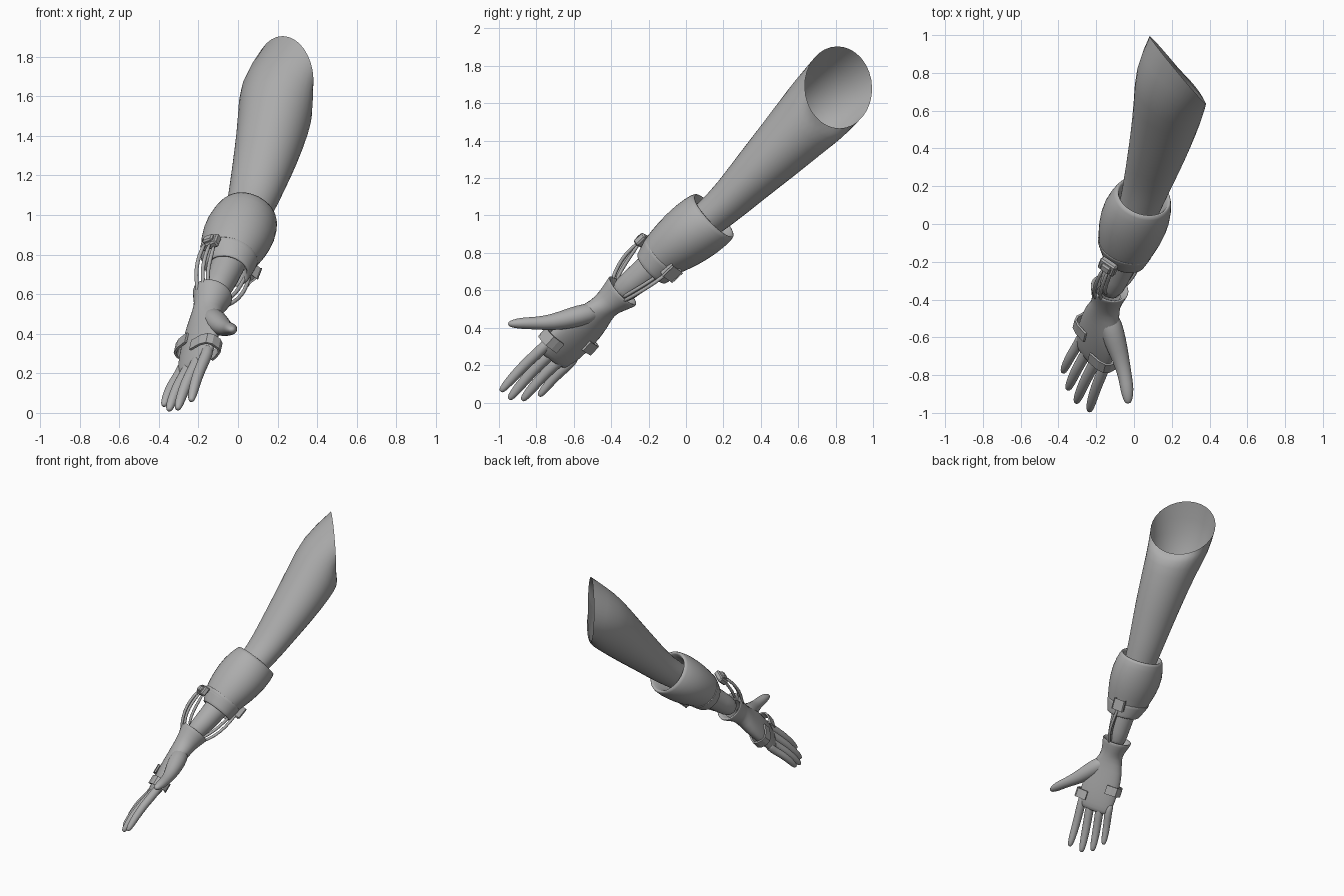
import bpy, bmesh, math
from mathutils import Vector as V

grey = bpy.data.materials.new("neutral_grey")
grey.diffuse_color = (0.42, 0.42, 0.42, 1)
UP = V((0, 0, 1))
ARM = V((0.25, 0.7, 0.65)).normalized()          # forearm axis, towards the elbow
HAND = V((-0.16, -0.66, -0.73)).normalized()     # wrist to knuckles
WIDE = V((0.65, -0.61, 0.45))                    # little finger to index side
WIDE = (WIDE - HAND * WIDE.dot(HAND)).normalized()
BACK = HAND.cross(WIDE)                          # out of the back of the hand


def finish(name, verts, faces, smooth=True, subsurf=1):
    me = bpy.data.meshes.new(name)
    me.from_pydata([tuple(v) for v in verts], [], faces)
    me.materials.append(grey)
    ob = bpy.data.objects.new(name, me)
    bpy.context.collection.objects.link(ob)
    if smooth:
        me.shade_smooth()
    if subsurf:
        m = ob.modifiers.new("round", "SUBSURF")
        m.levels = m.render_levels = subsurf
    return ob


def loft(name, rings, segs=16, cap_start=False, cap_end=False, subsurf=1):
    """Skin through elliptical rings: (centre, half width, half depth, axis, width direction)."""
    rings = [tuple(r) + (None,) * (5 - len(r)) for r in rings]
    cs = [V(r[0]) for r in rings]
    verts, faces = [], []
    for i, (c, a, b, axis, hint) in enumerate(rings):
        n = V(axis) if axis else cs[max(i - 1, 0)] - cs[min(i + 1, len(cs) - 1)]
        n.normalize()
        u = V(hint) if hint else n.cross(UP)
        u = (u - n * u.dot(n)).normalized()
        v = u.cross(n)
        for k in range(segs):
            t = 2 * math.pi * k / segs
            verts.append(cs[i] + u * a * math.cos(t) + v * b * math.sin(t))
    for i in range(len(rings) - 1):
        for k in range(segs):
            j = (k + 1) % segs
            faces.append((i * segs + k, i * segs + j, (i + 1) * segs + j, (i + 1) * segs + k))
    if cap_start:
        faces.append(tuple(reversed(range(segs))))
    if cap_end:
        faces.append(tuple(range((len(rings) - 1) * segs, len(rings) * segs)))
    return finish(name, verts, faces, True, subsurf)


def block(name, centre, axis, radial, size):
    """Bevelled box lying on a curved surface."""
    n = V(axis).normalized()
    r = V(radial)
    r = (r - n * r.dot(n)).normalized()
    s = n.cross(r)
    bm = bmesh.new()
    bmesh.ops.create_cube(bm, size=1)
    for v in bm.verts:
        v.co = V(centre) + s * v.co.x * size[0] + n * v.co.y * size[1] + r * v.co.z * size[2]
    bmesh.ops.bevel(bm, geom=bm.edges[:], offset=0.008, segments=1, affect='EDGES')
    bmesh.ops.recalc_face_normals(bm, faces=bm.faces[:])
    me = bpy.data.meshes.new(name)
    bm.to_mesh(me)
    bm.free()
    me.materials.append(grey)
    ob = bpy.data.objects.new(name, me)
    bpy.context.collection.objects.link(ob)


# Arm, open at the shoulder cut
loft("arm", [
    ((0.232, 0.815, 1.685), 0.24, 0.225, (0.77, 0.64, 0.04)),
    ((0.192, 0.72, 1.58), 0.222, 0.205, (0.45, 0.65, 0.5)),
    ((0.18, 0.61, 1.465), 0.192, 0.182, (0.28, 0.68, 0.65)),
    ((0.142, 0.45, 1.3), 0.168, 0.154),
    ((0.1, 0.31, 1.16), 0.146, 0.126),
    ((0.062, 0.19, 1.035), 0.125, 0.106),
    ((0.0, 0.0, 0.89), 0.1, 0.09),
    ((-0.055, -0.17, 0.735), 0.088, 0.085),
    ((-0.095, -0.28, 0.645), 0.074, 0.076),
    ((-0.14, -0.38, 0.56), 0.066, 0.066),
], cap_end=True)

# Forearm cuff with rolled rims
loft("forearm_cuff", [
    ((0.0, 0.02, 0.9), 0.11, 0.1, ARM),
    ((0.045, 0.13, 0.985), 0.128, 0.13, ARM),
    ((0.053, 0.153, 1.003), 0.142, 0.15, ARM),
    ((0.05, 0.145, 0.997), 0.157, 0.165, ARM),
    ((0.015, 0.06, 0.93), 0.188, 0.173, ARM),
    ((-0.02, -0.04, 0.85), 0.178, 0.158, ARM),
    ((-0.045, -0.12, 0.79), 0.15, 0.132, ARM),
    ((-0.05, -0.14, 0.77), 0.142, 0.125, ARM),
], segs=20)
# Lower band of the cuff
loft("cuff_band", [
    ((-0.046, -0.115, 0.79), 0.14, 0.122, ARM),
    ((-0.046, -0.115, 0.79), 0.155, 0.137, ARM),
    ((-0.047, -0.12, 0.785), 0.154, 0.136, ARM),
    ((-0.053, -0.18, 0.72), 0.121, 0.112, ARM),
    ((-0.054, -0.185, 0.715), 0.118, 0.109, ARM),
    ((-0.054, -0.185, 0.715), 0.1, 0.095, ARM),
    ((-0.04, -0.13, 0.76), 0.085, 0.08, ARM),
], segs=20)

# Glove: flared wrist rim running into the palm
loft("glove_palm", [
    ((-0.135, -0.37, 0.57), 0.065, 0.065, ARM),
    ((-0.128, -0.338, 0.598), 0.09, 0.09, ARM),
    ((-0.127, -0.336, 0.6), 0.108, 0.11, ARM),
    ((-0.132, -0.35, 0.585), 0.103, 0.104, ARM),
    ((-0.143, -0.4, 0.545), 0.083, 0.083, ARM),
    ((-0.152, -0.435, 0.515), 0.08, 0.074, -HAND, (0.85, -0.45, 0.2)),
    ((-0.17, -0.495, 0.455), 0.118, 0.066, -HAND, WIDE),
    ((-0.19, -0.585, 0.37), 0.142, 0.06, -HAND, WIDE),
    ((-0.21, -0.66, 0.29), 0.136, 0.048, -HAND, WIDE),
    ((-0.224, -0.705, 0.24), 0.124, 0.036, -HAND, WIDE),
    ((-0.229, -0.72, 0.222), 0.1, 0.022, -HAND, WIDE),
], cap_end=True)

# Fingers: knuckle and tip positions
fingers = {
    "little_finger": ((-0.288, -0.625, 0.205), (-0.376, -0.785, 0.035), 0.028),
    "ring_finger": ((-0.248, -0.675, 0.225), (-0.35, -0.875, 0.012), 0.031),
    "middle_finger": ((-0.202, -0.725, 0.26), (-0.306, -0.945, 0.018), 0.032),
    "index_finger": ((-0.157, -0.76, 0.295), (-0.237, -0.99, 0.06), 0.031),
}
for name, (base, tip, r) in fingers.items():
    base, tip = V(base), V(tip)
    rings = [(base - HAND * 0.06, r * 0.9, r * 0.9)]
    for t, s in ((0, 1.05), (0.3, 0.98), (0.55, 0.95), (0.8, 0.85), (0.95, 0.66), (1.01, 0.34)):
        bow = BACK * 0.012 * math.sin(math.pi * t)
        rings.append((base.lerp(tip, t) + bow, r * s, r * s))
    loft(name, rings, segs=10, cap_start=True, cap_end=True)

# Thumb with the fleshy base
loft("thumb", [
    ((-0.145, -0.46, 0.49), 0.045, 0.045),
    ((-0.125, -0.53, 0.475), 0.065, 0.06),
    ((-0.1, -0.62, 0.45), 0.062, 0.058),
    ((-0.068, -0.72, 0.427), 0.046, 0.044),
    ((-0.046, -0.81, 0.424), 0.037, 0.034),
    ((-0.036, -0.88, 0.424), 0.037, 0.032),
    ((-0.032, -0.93, 0.421), 0.026, 0.022),
    ((-0.031, -0.952, 0.42), 0.012, 0.01),
], segs=12, cap_start=True, cap_end=True)

# Clips wrapped round both edges of the hand
for name, centre, side, reach in (("index_clip", (-0.21, -0.66, 0.295), 1, 0.15),
                                  ("little_finger_clip", (-0.193, -0.595, 0.36), -1, 0.148)):
    verts, faces = [], []
    prof = [(0.03, 0.063), (0.1, 0.058), (0.135, 0.045), (reach, 0.02),
            (reach, -0.02), (0.135, -0.045), (0.1, -0.055), (0.06, -0.06)]
    for w, p in prof:
        for e in (-0.032, 0.032):
            verts.append(V(centre) + WIDE * w * side + BACK * p + HAND * e)
    for i in range(len(prof) - 1):
        f = (2 * i, 2 * i + 1, 2 * i + 3, 2 * i + 2)
        faces.append(f if side > 0 else f[::-1])
    ob = finish(name, verts, faces, False, 0)
    m = ob.modifiers.new("thickness", "SOLIDIFY")
    m.thickness, m.offset = 0.012, 0

# Cable sockets on the cuff band
block("outer_socket", (-0.138, -0.225, 0.862), ARM, (-0.085, -0.07, 0.11), (0.1, 0.07, 0.04))
block("outer_socket_lid", (-0.148, -0.235, 0.877), ARM, (-0.085, -0.07, 0.11), (0.06, 0.045, 0.03))
block("inner_socket", (0.065, -0.08, 0.7), ARM, (0.125, 0.06, -0.08), (0.075, 0.065, 0.045))

# Cables from the sockets to the wrist
cables = {
    "outer_cable_a": ((-0.165, -0.24, 0.86), (-0.196, -0.3, 0.8), (-0.212, -0.345, 0.73),
                      (-0.21, -0.375, 0.66), (-0.2, -0.4, 0.59)),
    "outer_cable_b": ((-0.14, -0.25, 0.86), (-0.165, -0.32, 0.8), (-0.18, -0.365, 0.73),
                      (-0.178, -0.39, 0.67), (-0.17, -0.41, 0.6)),
    "outer_cable_c": ((-0.12, -0.25, 0.85), (-0.14, -0.3, 0.78), (-0.155, -0.345, 0.71),
                      (-0.15, -0.375, 0.65)),
    "inner_cable_a": ((0.06, -0.09, 0.7), (0.045, -0.16, 0.645), (0.02, -0.24, 0.595),
                      (-0.02, -0.3, 0.56), (-0.06, -0.34, 0.54)),
    "inner_cable_b": ((0.05, -0.1, 0.715), (0.025, -0.17, 0.665), (0.0, -0.24, 0.62),
                      (-0.035, -0.3, 0.585), (-0.07, -0.34, 0.56)),
}
for name, pts in cables.items():
    loft(name, [(p, 0.011, 0.011) for p in pts], segs=8, cap_start=True, cap_end=True)
